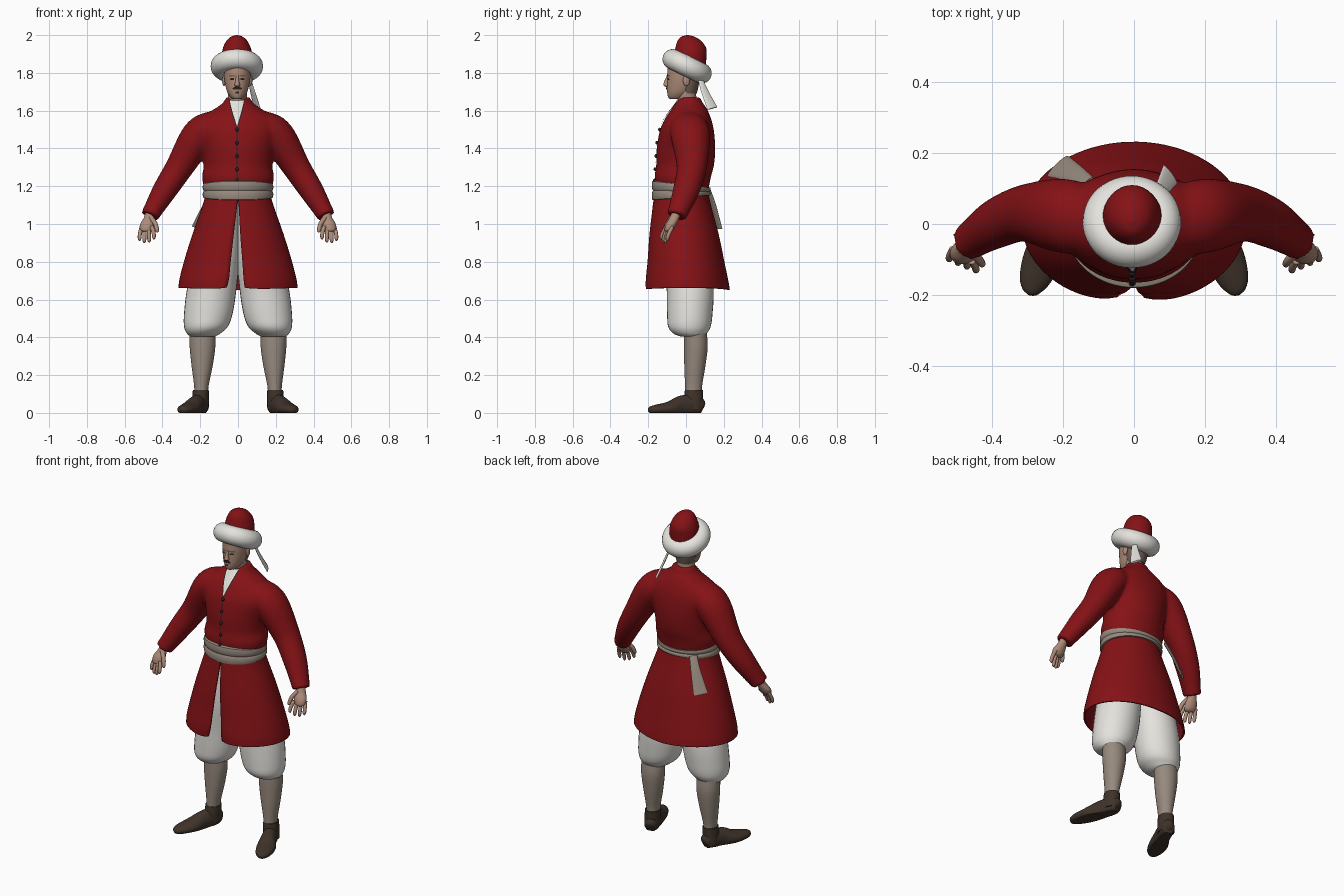
import bpy, bmesh, math
from mathutils import Vector
from mathutils.bvhtree import BVHTree

if "Cube" in bpy.data.objects:
    bpy.data.objects.remove(bpy.data.objects["Cube"])


def material(name, r, g, b):
    m = bpy.data.materials.new(name)
    m.diffuse_color = (r, g, b, 1)
    m.use_nodes = True
    m.node_tree.nodes["Principled BSDF"].inputs["Base Color"].default_value = m.diffuse_color
    return m


RED = material("deep_red_cloth", 0.235, 0.006, 0.008)
WHITE = material("white_cloth", 0.78, 0.76, 0.72)
BEIGE = material("grey_beige_cloth", 0.31, 0.255, 0.21)
BROWN = material("dark_brown_leather", 0.05, 0.033, 0.023)
SKIN = material("skin", 0.42, 0.26, 0.19)
DARK = material("near_black", 0.025, 0.015, 0.012)
HAIR = material("grey_brown_hair", 0.16, 0.115, 0.09)


def smooth_rows(rows, n=6):
    """Catmull-Rom interpolation of tuples."""
    out = []
    for i in range(len(rows) - 1):
        p = [rows[max(0, min(len(rows) - 1, i + k))] for k in (-1, 0, 1, 2)]
        for j in range(n):
            t = j / n
            out.append(tuple(0.5 * (2 * b + (c - a) * t + (2 * a - 5 * b + 4 * c - d) * t * t
                                    + (3 * b - a - 3 * c + d) * t ** 3) for a, b, c, d in zip(*p)))
    return out + [tuple(rows[-1])]


def surface(name, grid, mat, closed=True, caps=True):
    """Mesh from rows of points, optionally closed round and capped."""
    bm = bmesh.new()
    vs = [[bm.verts.new(p) for p in row] for row in grid]
    n = len(grid[0])
    for a, b in zip(vs, vs[1:]):
        for i in range(n if closed else n - 1):
            k = (i + 1) % n
            bm.faces.new((a[i], a[k], b[k], b[i]))
    if closed and caps:
        bm.faces.new(vs[0])
        bm.faces.new(vs[-1])
    bmesh.ops.recalc_face_normals(bm, faces=bm.faces)
    me = bpy.data.meshes.new(name)
    bm.to_mesh(me)
    bm.free()
    ob = bpy.data.objects.new(name, me)
    me.materials.append(mat)
    bpy.context.collection.objects.link(ob)
    for f in me.polygons:
        f.use_smooth = True
    return ob


def loft(name, rows, mat, s=1, ref=None, n=32, steps=6, floor=None):
    """Rings (x, y, z, rx, ry); horizontal, or across the path when ref gives the ry axis."""
    rows = smooth_rows([(r[0] * s,) + tuple(r[1:]) for r in rows], steps)
    cs = [Vector(r[:3]) for r in rows]
    grid = []
    for i, r in enumerate(rows):
        u, v = Vector((1, 0, 0)), Vector((0, 1, 0))
        if ref:
            t = (cs[min(i + 1, len(cs) - 1)] - cs[max(i - 1, 0)]).normalized()
            u = t.cross(Vector(ref)).normalized()
            v = u.cross(t)
        ring = [cs[i] + u * r[3] * math.cos(a) + v * r[4] * math.sin(a)
                for a in (2 * math.pi * k / n for k in range(n))]
        if floor is not None:
            for p in ring:
                p.z = max(p.z, floor)
        grid.append(ring)
    return surface(name, grid, mat)


def ball(name, loc, scale, mat):
    bpy.ops.mesh.primitive_uv_sphere_add(segments=20, ring_count=12, location=loc)
    ob = bpy.context.object
    ob.name, ob.scale = name, scale
    ob.data.materials.append(mat)
    return ob


def front_y(bvh, x, z):
    hit = bvh.ray_cast(Vector((x, -1, z)), Vector((0, 1, 0)))[0]
    return hit.y if hit else 0


def drape(name, bvh, rows, mat, off=0.004, cols=8):
    """Thin patch laid on the front of a body; rows are (z, x0, x1)."""
    grid = []
    for z, a, b in smooth_rows(rows, 5):
        xs = [a + (b - a) * k / cols for k in range(cols + 1)]
        grid.append([(x, front_y(bvh, x, z) - off, z) for x in xs])
    return surface(name, grid, mat, closed=False)


def tree(ob):
    dg = bpy.context.evaluated_depsgraph_get()
    dg.update()
    return BVHTree.FromObject(ob, dg)


# Coat top: torso and sleeves fused into one smooth body
torso = loft("coat_top", [(0, -.02, 1.13, .165, .13), (0, -.018, 1.24, .19, .148), (0, -.005, 1.31, .182, .153),
                          (0, 0, 1.4, .195, .155), (0, .005, 1.5, .225, .142), (0, .012, 1.565, .195, .118),
                          (0, .018, 1.615, .115, .09), (0, .018, 1.645, .077, .068), (0, .022, 1.67, .066, .056)],
             RED, n=40)
sleeves = [loft("sleeve", [(.08, .01, 1.535, .06, .08), (.15, .015, 1.51, .085, .1), (.215, .025, 1.455, .092, .103),
                           (.31, .03, 1.3, .074, .08), (.39, 0, 1.175, .064, .07), (.455, -.042, 1.065, .05, .055),
                           (.467, -.05, 1.043, .051, .055)], RED, s, ref=(0, 1, 0)) for s in (1, -1)]
bpy.ops.object.select_all(action='DESELECT')
for o in sleeves + [torso]:
    o.select_set(True)
bpy.context.view_layer.objects.active = torso
bpy.ops.object.join()
m = torso.modifiers.new("fuse", 'REMESH')
m.mode, m.voxel_size, m.use_smooth_shade = 'VOXEL', 0.01, True
m = torso.modifiers.new("soften", 'SMOOTH')
m.iterations = 6
coat = tree(torso)

# Shirt in the neck opening, dark edging, placket and buttons
drape("shirt_front", coat, [(1.655, -.046, .036), (1.6, -.032, .022), (1.52, -.007, .001)], WHITE, .005)
for s in (1, -1):
    drape("collar_edging", coat, [(1.655, s * .041 - .009, s * .041 - .003), (1.6, s * .028 - .009, s * .028 - .003),
                                  (1.52, s * .004 - .008, s * .004 - .002)], DARK, .007, 2)
drape("placket", coat, [(1.52, -.008, -.003), (1.36, -.008, -.003), (1.22, -.008, -.003)], DARK, .003, 2)
for z in (1.5, 1.43, 1.36, 1.29, 1.23):
    ball("button", (-.005, front_y(coat, -.005, z) - .003, z), (.009, .008, .01), DARK)

# Coat skirt, open down the front: z, half width, front y, back y, slit edges
skirt = []
for z, rx, yf, yb, xl, xr in smooth_rows([(1.19, .168, -.16, .11, -.002, .002), (1.12, .176, -.168, .122, -.003, .003),
                                          (.945, .235, -.194, .168, -.022, .012), (.8, .279, -.209, .198, -.038, .023),
                                          (.7, .304, -.222, .219, -.048, .03), (.65, .311, -.224, .227, -.06, .036)]):
    a0, a1 = math.asin(xr / rx), 2 * math.pi + math.asin(xl / rx)
    row = []
    low = max(0, (1.1 - z) / .45)
    for k in range(73):
        a = a0 + (a1 - a0) * k / 72
        edge = math.exp(-min(k, 72 - k) / 2) * low
        row.append((rx * math.sin(a), (yf + yb) / 2 - (yb - yf) / 2 * math.cos(a) + .02 * edge,
                    z + low * .012 * abs(math.sin(a)) + .012 * edge))
    skirt.append(row)
ob = surface("coat_skirt", skirt, RED, closed=False)
m = ob.modifiers.new("thickness", 'SOLIDIFY')
m.thickness, m.offset = .01, 0

# Sash: wide in front, narrow behind, with two soft folds
sash = []
for j in range(17):
    t = j / 16
    row = []
    for k in range(64):
        a = 2 * math.pi * k / 64
        f = .5 + .5 * math.cos(a)
        zb, zt = 1.15 - .028 * f, 1.195 + .038 * f
        bulge = .006 * abs(math.sin(2 * math.pi * t)) ** .6 - (.015 if j in (0, 16) else 0)
        row.append(((.181 + bulge) * math.sin(a), -.025 - (.15 + bulge) * math.cos(a), zb + (zt - zb) * t))
    sash.append(row)
surface("sash", sash, BEIGE)
loft("sash_tail", [(-.13, .115, 1.18, .008, .022), (-.165, .14, 1.1, .008, .028), (-.215, .163, .98, .008, .042)],
     BEIGE, ref=(.75, .65, 0), n=16)

# Legs, shoes and hands, one per side
for s in (1, -1):
    loft("trouser_leg", [(.08, .0, 1.12, .085, .09), (.11, .01, .85, .118, .12), (.14, .022, .65, .131, .124),
                         (.158, .02, .52, .128, .12), (.17, .018, .455, .115, .112), (.182, .022, .42, .088, .088),
                         (.186, .035, .405, .066, .064)], WHITE, s)
    loft("stocking", [(.189, .05, .42, .068, .06), (.188, .052, .35, .068, .063), (.19, .047, .25, .056, .056),
                      (.194, .04, .14, .038, .045), (.195, .04, .08, .038, .044)], BEIGE, s)
    loft("shoe_ankle", [(.197, .042, .122, .042, .048), (.198, .04, .08, .044, .05), (.2, .04, .02, .044, .05)],
         BROWN, s)
    loft("shoe", [(.183, .092, .03, .012, .012), (.187, .08, .035, .034, .042), (.2, .04, .04, .042, .055),
                  (.225, -.025, .033, .044, .058), (.255, -.09, .022, .054, .038), (.28, -.155, .018, .044, .026),
                  (.292, -.19, .016, .024, .017), (.296, -.2, .015, .004, .004)],
         BROWN, s, ref=(0, 0, 1), floor=0)
    loft("hand", [(.46, -.045, 1.075, .027, .027), (.472, -.06, 1.035, .026, .026), (.48, -.078, 1.0, .037, .029),
                  (.483, -.09, .97, .034, .023), (.483, -.094, .96, .02, .012)], SKIN, s, n=20)
    for i in range(4):
        o = (i - 1.5) * .021
        x, y, d = .483 + .85 * o, -.088 + .5 * o, (.058, .075, .078, .066)[i]
        loft("finger", [(x, y, .985, .011, .011), (x + .3 * o, y - .018, .985 - d * .55, .0105, .0105),
                        (x + .35 * o, y - .026, .985 - d * .95, .0095, .0095), (x + .3 * o, y - .025, .977 - d, .003, .003)],
             SKIN, s, ref=(0, 1, 0), n=12, steps=3)
    loft("thumb", [(.462, -.075, 1.035, .014, .014), (.437, -.1, 1.0, .012, .012), (.428, -.113, .965, .01, .01),
                   (.428, -.115, .955, .003, .003)], SKIN, s, ref=(0, 1, 0), n=12, steps=3)
    ball("ear", (s * .07 - .004, .002, 1.76), (.01, .018, .03), SKIN)

# Neck, head and face
loft("neck", [(-.003, .012, 1.58, .054, .05), (-.003, .006, 1.65, .05, .05), (-.003, 0, 1.72, .05, .052)], SKIN)
head = loft("head", [(-.004, -.055, 1.662, .015, .025), (-.004, -.047, 1.668, .032, .046), (-.004, -.032, 1.7, .053, .068),
                     (-.004, -.02, 1.75, .066, .08), (-.004, -.014, 1.8, .071, .085), (-.004, -.01, 1.86, .07, .085)], SKIN)
loft("nose", [(-.004, -.094, 1.785, .007, .008), (-.004, -.102, 1.755, .01, .013), (-.004, -.105, 1.735, .015, .015),
              (-.004, -.098, 1.726, .009, .008)], SKIN, n=16)
face = tree(head)
loft("back_hair", [(-.004, .012, 1.69, .05, .045), (-.004, .018, 1.74, .064, .05), (-.004, .02, 1.82, .071, .055)], HAIR)
for s in (1, -1):
    c = s * .027 - .004
    drape("eyebrow", face, [(1.788, c - .016, c + .016), (1.78, c - .016, c + .016)], HAIR, .003)
    drape("eye", face, [(1.772, c - .009, c + .009), (1.763, c - .011, c + .011)], DARK, .002)
drape("moustache", face, [(1.728, -.014, .006), (1.72, -.028, .02), (1.712, -.026, .018)], DARK, .006)
drape("chin_tuft", face, [(1.702, -.014, .006), (1.692, -.012, .004)], DARK, .004)

# Hat: red crown, tilted white roll, ribbon behind
loft("hat_crown", [(-.005, .01, 1.8, .085, .09), (-.005, .02, 1.88, .083, .088), (-.006, .025, 1.93, .074, .082),
                   (-.006, .018, 1.97, .055, .062), (-.006, .01, 1.992, .03, .034), (-.006, .008, 2.0, .004, .004)], RED)
bpy.ops.mesh.primitive_torus_add(location=(-.006, .006, 1.835), rotation=(math.radians(-26), 0, 0), major_segments=48,
                                 minor_segments=20, major_radius=.085, minor_radius=.054)
bpy.context.object.name = "hat_roll"
bpy.context.object.data.materials.append(WHITE)
loft("hat_ribbon", [(.06, .075, 1.77, .006, .014), (.078, .1, 1.7, .006, .023), (.102, .14, 1.612, .006, .033)],
     WHITE, ref=(.5, -.85, 0), n=16)

bpy.ops.object.select_all(action='SELECT')
bpy.context.view_layer.objects.active = torso
bpy.ops.object.shade_smooth_by_angle(angle=math.radians(50))
